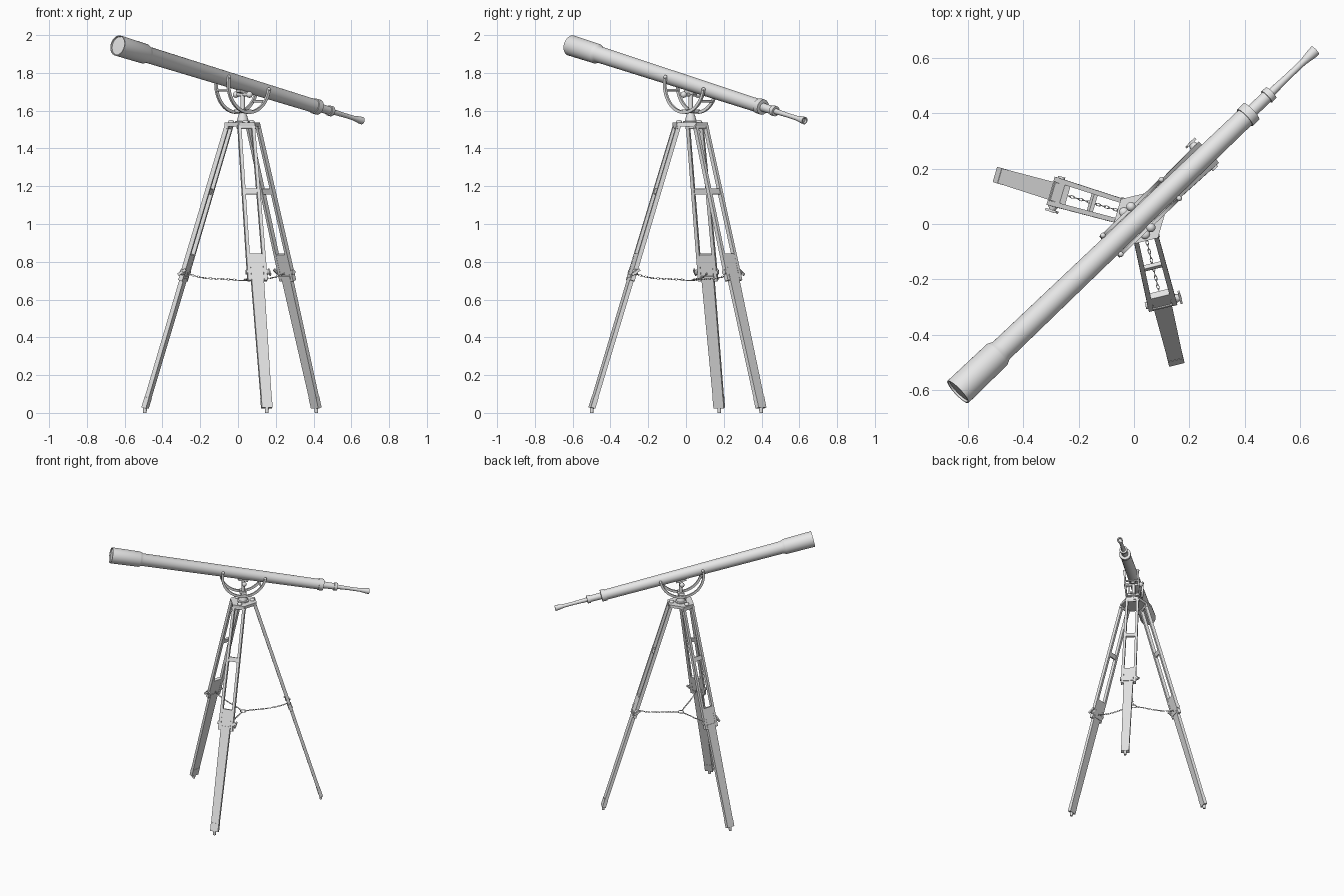
import bpy, bmesh, math
from mathutils import Matrix, Vector as V

if "Cube" in bpy.data.objects:
    bpy.data.objects.remove(bpy.data.objects["Cube"])

grey = bpy.data.materials.new("plain grey")
grey.diffuse_color = (0.8, 0.8, 0.8, 1)
grey.use_nodes = True
grey.node_tree.nodes["Principled BSDF"].inputs["Base Color"].default_value = grey.diffuse_color

# tripod centre; local +X points along the telescope towards the eyepiece
BASE = Matrix.Translation((0.025, 0.025, 0)) @ Matrix.Rotation(math.radians(43.7), 4, 'Z')
TILT = math.radians(12.54)


def finish(name, bm, mat=BASE):
    bmesh.ops.remove_doubles(bm, verts=bm.verts, dist=1e-5)
    bmesh.ops.recalc_face_normals(bm, faces=bm.faces)
    bm.transform(mat)
    me = bpy.data.meshes.new(name)
    bm.to_mesh(me)
    bm.free()
    me.materials.append(grey)
    ob = bpy.data.objects.new(name, me)
    bpy.context.collection.objects.link(ob)
    return ob


def cyl(bm, p, q, r0, r1=None, seg=20):
    p, q = V(p), V(q)
    d = q - p
    m = Matrix.Translation((p + q) / 2) @ d.to_track_quat('Z', 'Y').to_matrix().to_4x4()
    bmesh.ops.create_cone(bm, cap_ends=True, segments=seg, radius1=r0,
                          radius2=r0 if r1 is None else r1, depth=d.length, matrix=m)


def ball(bm, p, r, squash=1.0):
    bmesh.ops.create_uvsphere(bm, u_segments=18, v_segments=10, radius=r,
                              matrix=Matrix.Translation(p) @ Matrix.Diagonal((1, 1, squash, 1)))


def box(bm, c, size, rot=Matrix()):
    bmesh.ops.create_cube(bm, size=1, matrix=Matrix.Translation(c) @ rot @ Matrix.Diagonal((*size, 1)))


def beam(bm, p, q, w0, w1, depth):
    """Tapered bar from p to q, width along local Y."""
    p, q = V(p), V(q)
    t = V((0, 1, 0))
    n = (q - p).normalized().cross(t) * depth / 2
    rings = [[bm.verts.new(c + t * w / 2 * s + n * k) for s, k in ((-1, -1), (1, -1), (1, 1), (-1, 1))]
             for c, w in ((p, w0), (q, w1))]
    bridge(bm, rings)
    for r in rings:
        bm.faces.new(r)


def bridge(bm, rings, closed=False):
    n = len(rings[0])
    for i in range(len(rings) if closed else len(rings) - 1):
        a, b = rings[i], rings[(i + 1) % len(rings)]
        for j in range(n):
            k = (j + 1) % n
            bm.faces.new((a[j], a[k], b[k], b[j]))


def lathe(bm, prof, seg=40):
    """Spin (height, radius) points around Z."""
    rings = [[bm.verts.new((r * math.cos(2 * math.pi * j / seg), r * math.sin(2 * math.pi * j / seg), h))
              for j in range(seg)] for h, r in prof]
    bridge(bm, rings)
    bmesh.ops.remove_doubles(bm, verts=bm.verts, dist=1e-6)


def arc(bm, R, section, a0, a1, steps, mat):
    """Sweep a (radial, sideways) section along a circular arc in local XZ."""
    closed = abs(a1 - a0) >= 360
    rings = []
    for i in range(steps if closed else steps + 1):
        a = math.radians(a0 + (a1 - a0) * i / steps)
        rings.append([bm.verts.new(mat @ V(((R + u) * math.cos(a), v, (R + u) * math.sin(a))))
                      for u, v in section])
    bridge(bm, rings, closed)
    if not closed:
        bm.faces.new(rings[0])
        bm.faces.new(rings[-1])


def round_section(r, n=6):
    return [(r * math.cos(2 * math.pi * i / n), r * math.sin(2 * math.pi * i / n)) for i in range(n)]


# telescope tube: hood, barrel, collars and flared eyepiece
scope = BASE @ Matrix.Translation((-0.916, 0, 1.945)) @ Matrix.Rotation(math.pi / 2 + TILT, 4, 'Y')
bm = bmesh.new()
lathe(bm, [(0.0, 0.050), (0.0, 0.055), (0.012, 0.055), (0.20, 0.053), (0.205, 0.051), (0.222, 0.0435),
           (1.472, 0.036), (1.472, 0.041), (1.505, 0.041), (1.507, 0.023), (1.583, 0.022),
           (1.583, 0.028), (1.606, 0.027), (1.606, 0.015), (1.70, 0.012), (1.77, 0.0125),
           (1.815, 0.019), (1.833, 0.020), (1.833, 0.014), (1.826, 0.010), (1.826, 0.0)])
finish("telescope_tube", bm, scope)

# front lens, slightly recessed
bm = bmesh.new()
lathe(bm, [(0.03, 0.0), (0.03, 0.0505), (0.0, 0.0505), (0.008, 0.049), (0.006, 0.0)])
finish("front_lens", bm, scope)

# cradle: two hanging arcs tilted with the tube, joined by cross bars
bm = bmesh.new()
cm = Matrix.Translation((0, 0, 1.741)) @ Matrix.Rotation(TILT, 4, 'Y')
band = [(-0.008, -0.006), (0.008, -0.006), (0.008, 0.006), (-0.008, 0.006)]
for s in (-1, 1):
    arc(bm, 0.150, band, 178, 362, 36, cm @ Matrix.Translation((0, 0.047 * s, 0)))
    for a in (178, 362):
        e = (0.150 * math.cos(math.radians(a)), 0.047 * s, 0.150 * math.sin(math.radians(a)))
        ball(bm, cm @ V(e), 0.010)
for a in (205, 335):
    e = V((0.150 * math.cos(math.radians(a)), 0, 0.150 * math.sin(math.radians(a))))
    cyl(bm, cm @ (e + V((0, -0.047, 0))), cm @ (e + V((0, 0.047, 0))), 0.006, seg=12)
finish("cradle_arcs", bm)

# pivot under the tube with end knobs and a saddle
bm = bmesh.new()
cyl(bm, (0, -0.052, 1.685), (0, 0.052, 1.685), 0.009)
for s in (-1, 1):
    ball(bm, (0, 0.052 * s, 1.685), 0.017)
cyl(bm, (0, 0, 1.60), (0, 0, 1.685), 0.012)
box(bm, (0, 0, 1.70), (0.07, 0.03, 0.02), Matrix.Rotation(TILT, 4, 'Y'))
finish("pivot", bm)

# pedestal and yoke
bm = bmesh.new()
lathe(bm, [(1.535, 0), (1.535, 0.040), (1.543, 0.040), (1.546, 0.031), (1.565, 0.026),
           (1.588, 0.018), (1.592, 0.023), (1.603, 0.023), (1.610, 0.014), (1.610, 0)], 28)
box(bm, (0, 0, 1.597), (0.035, 0.10, 0.016))
finish("pedestal", bm)

# three-cornered top plate with round bolts
bm = bmesh.new()
pts = []
for k in range(3):
    a = k * 2 * math.pi / 3
    for s in (-1, 1):
        x, y = 0.088, 0.042 * s
        pts.append((x * math.cos(a) - y * math.sin(a), x * math.sin(a) + y * math.cos(a)))
rings = [[bm.verts.new((x, y, z)) for x, y in pts] for z in (1.517, 1.537)]
bridge(bm, rings)
for r in rings:
    bm.faces.new(r)
for k in range(3):
    a = k * 2 * math.pi / 3
    ball(bm, (0.064 * math.cos(a), 0.064 * math.sin(a), 1.539), 0.017, 0.7)
finish("top_plate", bm)

# legs
TOP, FOOT = V((0.074, 0, 1.525)), V((0.538, 0, 0.028))


def on_leg(z, y=0.0):
    p = TOP.lerp(FOOT, (TOP.z - z) / (TOP.z - FOOT.z))
    return V((p.x, y, z))


lean = Matrix.Rotation(-math.atan2(FOOT.x - TOP.x, TOP.z - FOOT.z), 4, 'Y')
for k in range(3):
    M = BASE @ Matrix.Rotation(k * 2 * math.pi / 3, 4, 'Z')
    tag = "_%d" % (k + 1)

    # paired upper rails, crossbar and hinge pin
    bm = bmesh.new()
    for s in (-1, 1):
        beam(bm, on_leg(1.528, 0.037 * s), on_leg(0.70, 0.044 * s), 0.017, 0.018, 0.023)
    beam(bm, on_leg(1.187), on_leg(1.157), 0.064, 0.064, 0.014)
    cyl(bm, on_leg(1.512, -0.050), on_leg(1.512, 0.050), 0.009, seg=14)
    finish("leg_rails" + tag, bm, M)

    # lower board with metal shoe and foot pin
    bm = bmesh.new()
    beam(bm, on_leg(0.84), on_leg(0.028), 0.069, 0.055, 0.022)
    finish("leg_board" + tag, bm, M)
    bm = bmesh.new()
    beam(bm, on_leg(0.082), on_leg(0.026), 0.058, 0.057, 0.025)
    cyl(bm, (0.540, 0, 0.0), (0.538, 0, 0.032), 0.009, 0.011, 14)
    finish("leg_foot" + tag, bm, M)

    # clamp bolt with wing nut
    bm = bmesh.new()
    cyl(bm, on_leg(0.745, -0.060), on_leg(0.745, 0.074), 0.007, seg=12)
    cyl(bm, on_leg(0.745, -0.060), on_leg(0.745, -0.052), 0.013, seg=16)
    cyl(bm, on_leg(0.745, 0.052), on_leg(0.745, 0.066), 0.017, 0.012, 16)
    box(bm, on_leg(0.745, 0.069), (0.050, 0.008, 0.014), Matrix.Rotation(0.6, 4, 'Y'))
    box(bm, on_leg(0.72), (0.030, 0.074, 0.016), lean)
    finish("leg_clamp" + tag, bm, M)

    # sagging chain from the leg to the centre ring
    bm = bmesh.new()
    n = 18
    a, b = on_leg(0.742), V((0.022, 0, 0.702))
    path = [a.lerp(b, i / n) - V((0, 0, 0.022 * math.sin(math.pi * i / n) * (1 - i / n)))
            for i in range(n + 1)]
    for i in range(n):
        d = path[i + 1] - path[i]
        m = (Matrix.Translation((path[i] + path[i + 1]) / 2) @ d.to_track_quat('X', 'Z').to_matrix().to_4x4()
             @ Matrix.Rotation(math.pi / 2 * (i % 2), 4, 'X') @ Matrix.Diagonal((1.75, 1, 0.8, 1)))
        arc(bm, 0.0055, round_section(0.0017, 5), 0, 360, 10, m)
    finish("chain" + tag, bm, M)

# centre ring of the chains
bm = bmesh.new()
arc(bm, 0.020, round_section(0.003), 0, 360, 24,
    Matrix.Translation((0, 0, 0.702)) @ Matrix.Rotation(math.pi / 2, 4, 'X'))
finish("chain_ring", bm)

# smooth shading with sharp edges kept
for ob in bpy.context.scene.objects:
    ob.select_set(True)
    bpy.context.view_layer.objects.active = ob
bpy.ops.object.shade_smooth_by_angle(angle=math.radians(35))
